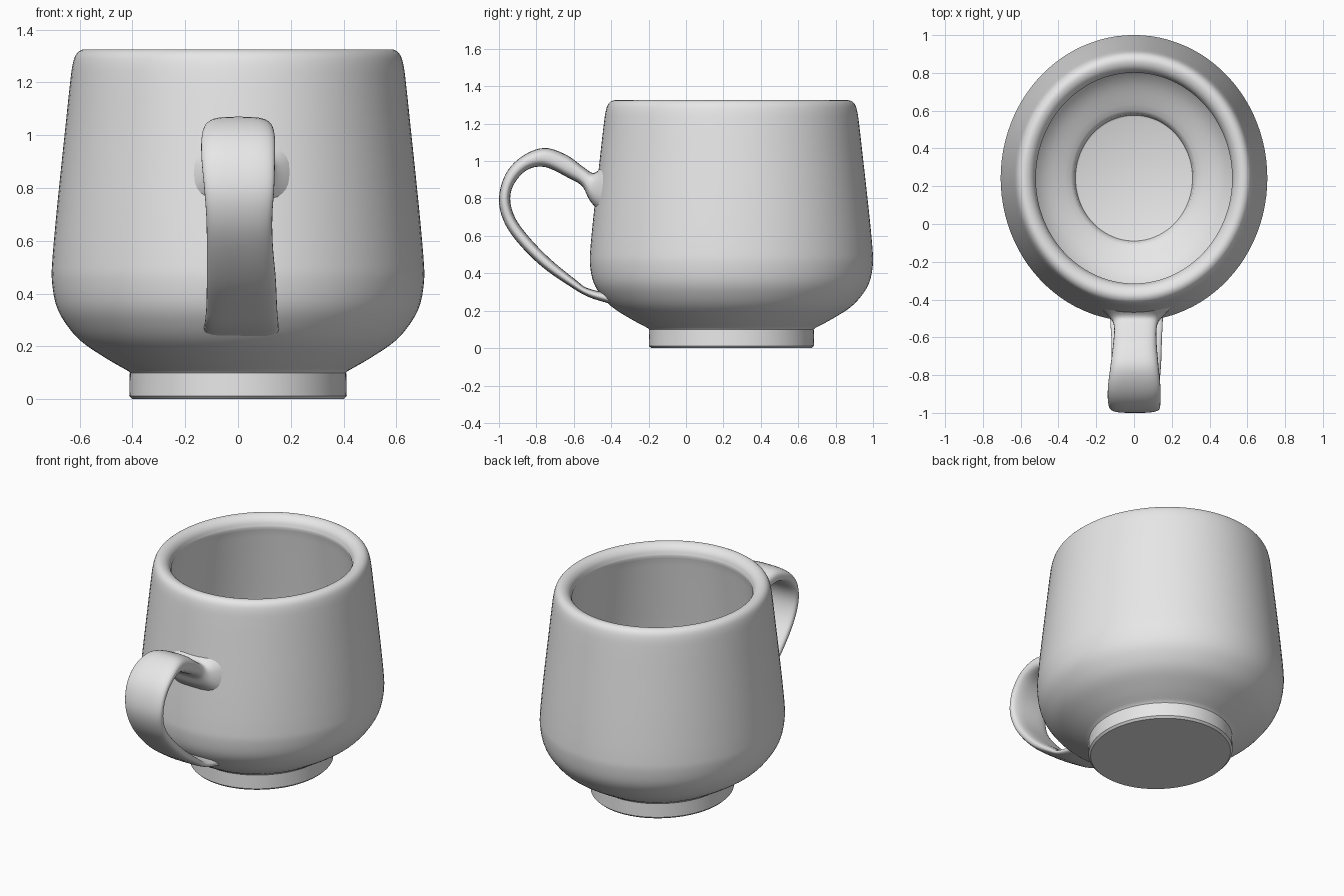
import bpy, bmesh, math
from mathutils import Vector

if "Cube" in bpy.data.objects:
    bpy.data.objects.remove(bpy.data.objects["Cube"])

CENTRE_Y, OVAL, SEG = 0.243, 1.073, 96

clay = bpy.data.materials.new("grey_glaze")
clay.diffuse_color = (0.8, 0.8, 0.8, 1)
clay.use_nodes = True
clay.node_tree.nodes["Principled BSDF"].inputs["Base Color"].default_value = clay.diffuse_color


def smooth_path(pts, steps=5):
    """Catmull-Rom curve through points of any dimension."""
    p = [Vector(q) for q in pts]
    p = [2 * p[0] - p[1]] + p + [2 * p[-1] - p[-2]]
    out = []
    for i in range(1, len(p) - 2):
        a, b, c, d = p[i - 1:i + 3]
        for s in range(steps):
            t = s / steps
            out.append(0.5 * (2 * b + (c - a) * t + (2 * a - 5 * b + 4 * c - d) * t * t
                              + (3 * b - a - 3 * c + d) * t ** 3))
    return out + [p[-2]]


def finish(bm, name):
    bmesh.ops.recalc_face_normals(bm, faces=bm.faces)
    me = bpy.data.meshes.new(name)
    bm.to_mesh(me)
    bm.free()
    me.materials.append(clay)
    ob = bpy.data.objects.new(name, me)
    bpy.context.collection.objects.link(ob)
    bpy.ops.object.select_all(action='DESELECT')
    ob.select_set(True)
    bpy.context.view_layer.objects.active = ob
    bpy.ops.object.shade_smooth_by_angle(angle=math.radians(40))
    return ob


def loft(bm, rings):
    """Join closed rings of points with quads and cap both ends."""
    vs = [[bm.verts.new(p) for p in r] for r in rings]
    n = len(vs[0])
    for a, b in zip(vs, vs[1:]):
        for i in range(n):
            j = (i + 1) % n
            bm.faces.new((a[i], a[j], b[j], b[i]))
    bm.faces.new(vs[0])
    bm.faces.new(vs[-1])


# Cup: foot, outer wall, rounded rim, inner wall and sunken floor
foot = [(0.40, 0.0), (0.412, 0.012), (0.41, 0.10)]
outer = [(0.415, 0.106), (0.50, 0.155), (0.595, 0.22), (0.655, 0.29), (0.69, 0.36),
         (0.705, 0.45), (0.703, 0.53), (0.690, 0.68), (0.674, 0.84), (0.655, 1.02),
         (0.637, 1.19), (0.626, 1.27), (0.611, 1.309), (0.585, 1.325),
         (0.555, 1.318), (0.532, 1.295), (0.52, 1.26)]
inner = [(0.525, 1.24), (0.555, 1.0), (0.59, 0.7), (0.60, 0.5), (0.565, 0.37),
         (0.48, 0.26), (0.335, 0.175)]
floor = [(0.318, 0.16), (0.31, 0.125), (0.30, 0.12)]
profile = foot + smooth_path(outer) + smooth_path(inner) + floor
bm = bmesh.new()
angles = [2 * math.pi * i / SEG for i in range(SEG)]
loft(bm, [[(q[0] * math.cos(a), CENTRE_Y + OVAL * q[0] * math.sin(a), q[1])
           for a in angles] for q in profile])
finish(bm, "cup_body")

# Handle: outer edge (y, z), inner edge (y, z), left x, right x
sections = [
    (-0.43, 0.99, -0.455, 0.72, -0.18, 0.20),
    (-0.49, 0.937, -0.515, 0.79, -0.122, 0.14),
    (-0.545, 0.965, -0.555, 0.865, -0.105, 0.12),
    (-0.64, 1.033, -0.625, 0.908, -0.11, 0.12),
    (-0.76, 1.07, -0.75, 0.967, -0.125, 0.13),
    (-0.88, 1.023, -0.845, 0.955, -0.138, 0.14),
    (-0.965, 0.93, -0.915, 0.885, -0.138, 0.14),
    (-1.0, 0.80, -0.94, 0.80, -0.128, 0.137),
    (-0.975, 0.68, -0.915, 0.70, -0.12, 0.13),
    (-0.90, 0.565, -0.845, 0.60, -0.118, 0.132),
    (-0.77, 0.435, -0.73, 0.48, -0.118, 0.143),
    (-0.62, 0.33, -0.59, 0.365, -0.12, 0.148),
    (-0.52, 0.273, -0.525, 0.32, -0.125, 0.152),
    (-0.40, 0.235, -0.40, 0.29, -0.13, 0.155),
]


def soft(v, power):
    return math.copysign(abs(v) ** power, v)


rings = []
for y0, z0, y1, z1, xl, xr in smooth_path(sections):
    ring = []
    for i in range(32):
        a = 2 * math.pi * i / 32
        u, w = soft(math.cos(a), 0.6), (1 + soft(math.sin(a), 0.75)) / 2
        ring.append(((xl + xr) / 2 + u * (xr - xl) / 2,
                     y1 + (y0 - y1) * w, z1 + (z0 - z1) * w))
    rings.append(ring)
bm = bmesh.new()
loft(bm, rings)
finish(bm, "cup_handle")
